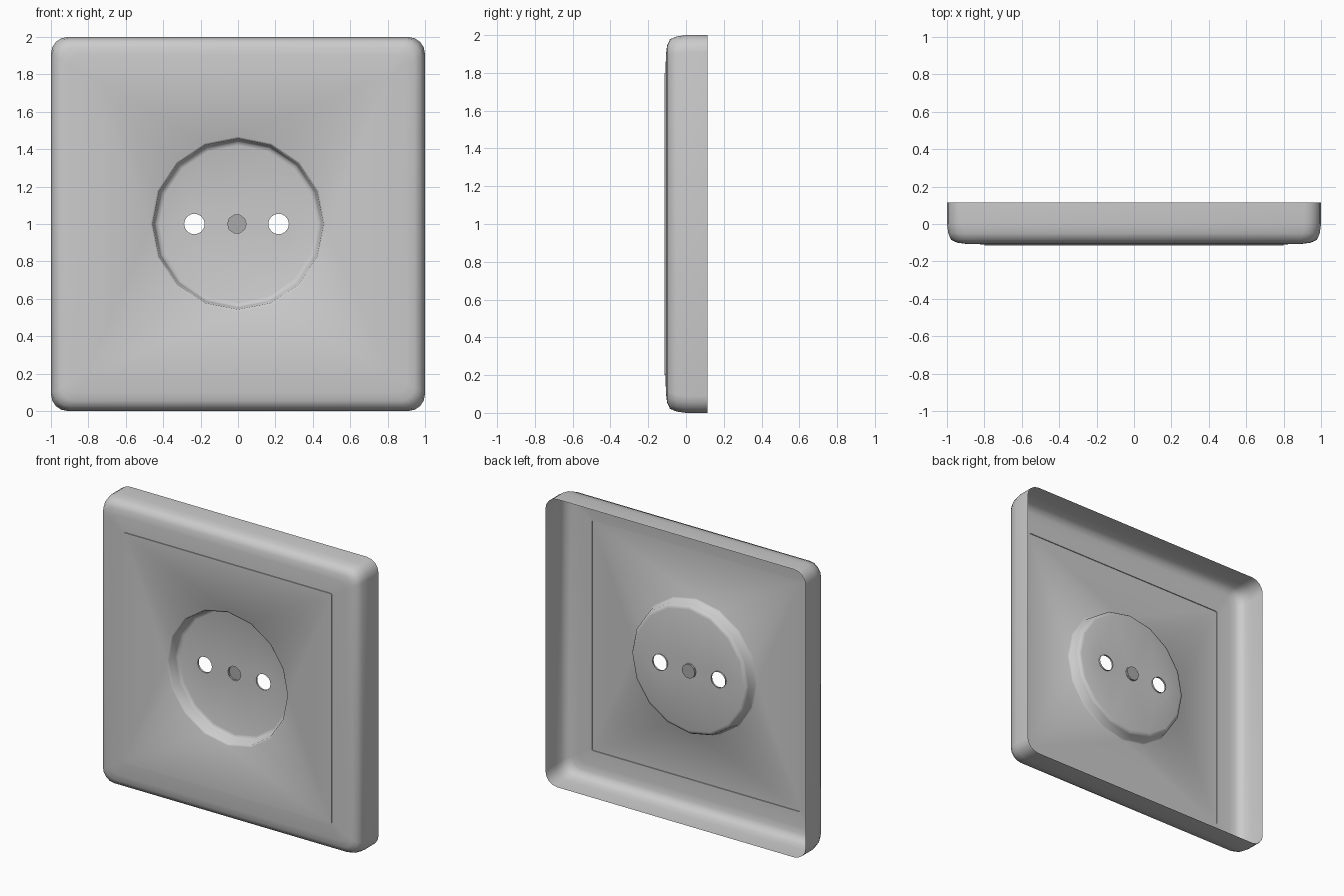
import bpy, bmesh, math

if "Cube" in bpy.data.objects:
    bpy.data.objects.remove(bpy.data.objects["Cube"])


def rounded_square(bm, half, y, radius, steps=4):
    """Ring of vertices around a rounded square centred at z = 1."""
    ring = []
    for q in range(4):
        base = q * math.pi / 2
        cx = (half - radius) * math.copysign(1, math.cos(base + math.pi / 4))
        cz = (half - radius) * math.copysign(1, math.sin(base + math.pi / 4))
        for i in range(steps + 1):
            a = base + i / steps * math.pi / 2
            ring.append(bm.verts.new((cx + radius * math.cos(a), y, 1 + cz + radius * math.sin(a))))
    return ring


def circle(bm, r, y, n, x=0.0):
    return [bm.verts.new((x + r * math.cos(2 * math.pi * i / n), y,
                          1 + r * math.sin(2 * math.pi * i / n))) for i in range(n)]


def skin(bm, rings):
    for a, b in zip(rings, rings[1:]):
        n = len(a)
        for i in range(n):
            bm.faces.new((a[i], a[(i + 1) % n], b[(i + 1) % n], b[i]))


def loop_edges(bm, ring):
    out = []
    for i, v in enumerate(ring):
        w = ring[(i + 1) % len(ring)]
        out.append(bm.edges.get((v, w)) or bm.edges.new((v, w)))
    return out


def fill_between(bm, rings):
    edges = [e for r in rings for e in loop_edges(bm, r)]
    bmesh.ops.triangle_fill(bm, edges=edges, use_beauty=True, use_dissolve=False,
                            normal=(0, -1, 0))


def finish(bm, name, angle):
    bmesh.ops.recalc_face_normals(bm, faces=bm.faces)
    # open sheet: make the front plate face forwards
    big = max(bm.faces, key=lambda f: abs(f.normal.y) * f.calc_area())
    if big.normal.y > 0:
        bmesh.ops.reverse_faces(bm, faces=bm.faces)
    me = bpy.data.meshes.new(name)
    bm.to_mesh(me)
    bm.free()
    ob = bpy.data.objects.new(name, me)
    bpy.context.collection.objects.link(ob)
    bpy.ops.object.select_all(action='DESELECT')
    ob.select_set(True)
    bpy.context.view_layer.objects.active = ob
    bpy.ops.object.shade_smooth_by_angle(angle=math.radians(angle))
    return ob


# Cover plate: open-backed shell with rounded front edge and raised square panel
bm = bmesh.new()
shell = [rounded_square(bm, h, y, r) for h, y, r in (
    (1.0, 0.115, 0.09), (1.0, 0.0, 0.09), (0.993, -0.05, 0.09),
    (0.978, -0.085, 0.085), (0.945, -0.1, 0.07), (0.9, -0.106, 0.05),
    (0.8, -0.109, 0.012), (0.8, -0.115, 0.012))]
skin(bm, shell)

# Round socket well
FLOOR = -0.032
well = [circle(bm, r, y, 16) for r, y in (
    (0.468, -0.115), (0.457, -0.108), (0.447, -0.05), (0.438, -0.037), (0.42, FLOOR))]
skin(bm, well)
fill_between(bm, [shell[-1], well[0]])

# Well floor with two pin holes and the opening for the centre screw
holes = []
for x in (-0.233, 0.217):
    rim = circle(bm, 0.055, FLOOR, 16, x)
    skin(bm, [rim, circle(bm, 0.055, FLOOR + 0.012, 16, x)])
    holes.append(rim)
holes.append(circle(bm, 0.05, FLOOR, 10, -0.006))
fill_between(bm, [well[-1]] + holes)
finish(bm, "cover_plate", 50)

# Centre screw: darker shallow cup closing the middle opening
bm = bmesh.new()
cup = [circle(bm, 0.05, y, 10, -0.006) for y in (FLOOR, FLOOR + 0.015)]
skin(bm, cup)
bm.faces.new(cup[1])
screw = finish(bm, "centre_screw", 30)
mat = bpy.data.materials.new("dark_grey")
mat.diffuse_color = (0.4, 0.4, 0.4, 1)
mat.use_nodes = True
mat.node_tree.nodes["Principled BSDF"].inputs["Base Color"].default_value = mat.diffuse_color
screw.data.materials.append(mat)
